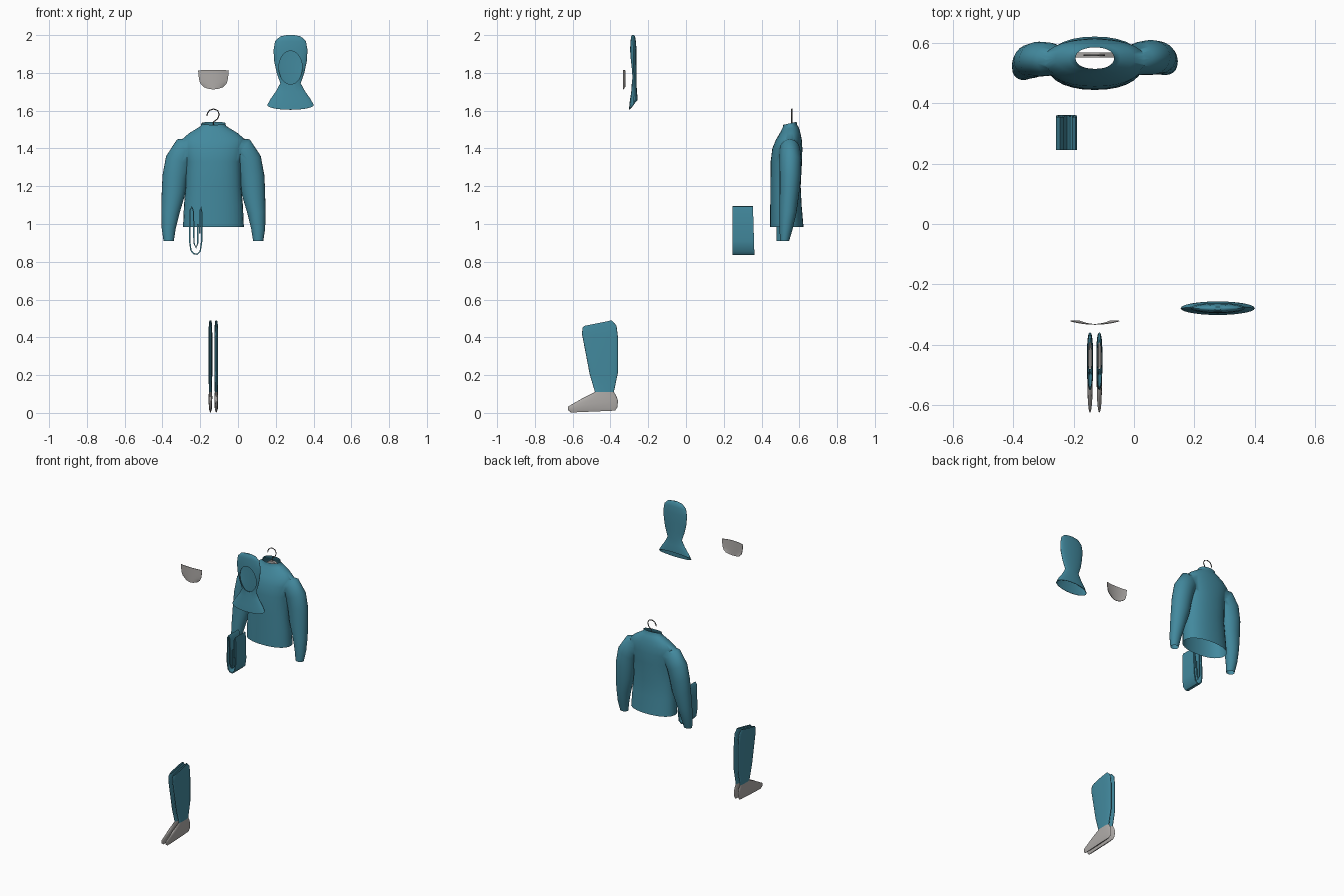
import bpy, bmesh, math
from mathutils import Vector

if "Cube" in bpy.data.objects:
    bpy.data.objects.remove(bpy.data.objects["Cube"])


def material(name, rgb):
    m = bpy.data.materials.new(name)
    m.diffuse_color = (*rgb, 1)
    m.use_nodes = True
    m.node_tree.nodes["Principled BSDF"].inputs["Base Color"].default_value = m.diffuse_color
    return m


TEAL = material("teal cloth", (0.055, 0.25, 0.34))
GREY = material("pale grey cloth", (0.43, 0.41, 0.395))
METAL = material("dark metal", (0.12, 0.12, 0.12))


def make(name, verts, faces, *mats):
    me = bpy.data.meshes.new(name)
    me.from_pydata(verts, [], faces)
    bm = bmesh.new()
    bm.from_mesh(me)
    bmesh.ops.recalc_face_normals(bm, faces=bm.faces)
    bm.to_mesh(me)
    bm.free()
    ob = bpy.data.objects.new(name, me)
    bpy.context.collection.objects.link(ob)
    for m in mats:
        me.materials.append(m)
    return ob


def activate(ob):
    bpy.ops.object.select_all(action='DESELECT')
    ob.select_set(True)
    bpy.context.view_layer.objects.active = ob


def smooth(ob, deg=45):
    activate(ob)
    bpy.ops.object.shade_smooth_by_angle(angle=math.radians(deg))


def modify(ob, kind, **props):
    mod = ob.modifiers.new(kind, kind)
    for k, v in props.items():
        setattr(mod, k, v)
    activate(ob)
    bpy.ops.object.modifier_apply(modifier=mod.name)


def combine(ob, other, operation):
    other.hide_render = True
    modify(ob, 'BOOLEAN', object=other, operation=operation, solver='EXACT')
    bpy.data.objects.remove(other)


def ring(cx, rx, yf, yb, zf, zb, p=2.0, n=28):
    """Level (or tilted) rounded loop between front yf and back yb."""
    out = []
    for i in range(n):
        a = 2 * math.pi * i / n
        c, s = math.cos(a), math.sin(a)
        u = math.copysign(abs(c) ** (2 / p), c)
        v = math.copysign(abs(s) ** (2 / p), s)
        t = (v + 1) / 2
        out.append((cx + rx * u, yf + (yb - yf) * t, zf + (zb - zf) * t))
    return out


def loft(name, rings, caps, *mats):
    n = len(rings[0])
    verts = [v for r in rings for v in r]
    faces = [(k * n + i, k * n + (i + 1) % n, (k + 1) * n + (i + 1) % n, (k + 1) * n + i)
             for k in range(len(rings) - 1) for i in range(n)]
    if caps[0]:
        faces.append(tuple(range(n)))
    if caps[1]:
        faces.append(tuple(range(len(verts) - n, len(verts))))
    return make(name, verts, faces, *mats)


# Shirt: torso with two sleeves joined on, then opened at hem, neck and cuffs
CX = -0.13
torso = [(.161, .445, .622, .985, .985), (.156, .446, .612, 1.1, 1.1), (.147, .447, .607, 1.2, 1.2),
         (.146, .448, .614, 1.33, 1.33), (.163, .457, .616, 1.40, 1.40), (.168, .476, .613, 1.446, 1.446),
         (.13, .495, .606, 1.478, 1.482), (.085, .508, .596, 1.502, 1.513),
         (.066, .513, .588, 1.512, 1.525), (.064, .515, .586, 1.525, 1.541)]
shirt = loft("shirt", [ring(CX, *r, p=2.2) for r in torso], (1, 1), TEAL)
# offset from middle, y, z, half width, half depth
sleeve = [(.09, .54, 1.405, .055, .042), (.15, .55, 1.39, .072, .055), (.185, .553, 1.335, .070, .058),
          (.203, .552, 1.25, .067, .056), (.211, .548, 1.17, .063, .052), (.228, .54, 1.06, .048, .045),
          (.237, .53, .975, .037, .035), (.237, .522, .91, .027, .024)]
for side in (-1, 1):
    loops = []
    for k, (d, y, z, w, h) in enumerate(sleeve):
        a, b = sleeve[max(k - 1, 0)], sleeve[min(k + 1, len(sleeve) - 1)]
        t = Vector((b[0] - a[0], 0, b[2] - a[2])).normalized()
        shift = (side - 1) * 0.01 * k / 7
        loop = []
        for i in range(24):
            q = 2 * math.pi * i / 24
            c, s = w * math.cos(q), h * math.sin(q)
            loop.append((CX + side * (d - t.z * c), y + shift + s, z + t.x * c))
        loops.append(loop)
    combine(shirt, loft("sleeve", loops, (1, 1), TEAL), 'UNION')
bm = bmesh.new()
bm.from_mesh(shirt.data)
ends = [f for f in bm.faces if len(f.verts) > 16]
bmesh.ops.delete(bm, geom=ends, context='FACES')
bm.to_mesh(shirt.data)
bm.free()
smooth(shirt, 60)

# Hanger: sloping body inside the shirt and a wire hook
outline = [(-.13, 1.425), (-.13, 1.39), (-.03, 1.41), (.0, 1.425), (.0, 1.435), (-.07, 1.49), (-.115, 1.52)]
outline = outline[1:] + [(2 * CX - x, z) for x, z in reversed(outline[2:])]
n = len(outline)
make("hanger_body", [(x, y, z) for y in (.552, .57) for x, z in outline],
     [tuple(range(n)), tuple(range(n, 2 * n))] +
     [(i, (i + 1) % n, n + (i + 1) % n, n + i) for i in range(n)], GREY)
path = [(-.13, 1.51), (-.13, 1.54), (-.108, 1.557), (-.099, 1.58), (-.108, 1.601),
        (-.13, 1.609), (-.152, 1.601), (-.162, 1.585), (-.165, 1.572)]
cu = bpy.data.curves.new("hanger_hook", 'CURVE')
cu.dimensions = '3D'
cu.bevel_depth, cu.bevel_resolution, cu.use_fill_caps = 0.003, 2, True
sp = cu.splines.new('POLY')
sp.points.add(len(path) - 1)
for pt, (x, z) in zip(sp.points, path):
    pt.co = (x, 0.56, z, 1)
cu.materials.append(METAL)
bpy.context.collection.objects.link(bpy.data.objects.new("hanger_hook", cu))

# Hood: thin shell with an oval face opening cut through the front only
hood = [(.123, -.302, -.257, 1.605, 1.655), (.106, -.298, -.257, 1.648, 1.675), (.077, -.290, -.26, 1.70, 1.705),
        (.054, -.287, -.262, 1.745, 1.745), (.073, -.291, -.262, 1.80, 1.80), (.086, -.296, -.262, 1.86, 1.86),
        (.090, -.296, -.262, 1.92, 1.92), (.082, -.294, -.265, 1.967, 1.967),
        (.055, -.290, -.27, 1.993, 1.993), (.02, -.285, -.276, 2.0, 2.0)]
hood = loft("hood", [ring(.278, *r) for r in hood], (0, 1), TEAL)
modify(hood, 'SOLIDIFY', thickness=0.003, offset=-1)
oval = [[(.278 + .062 * math.cos(2 * math.pi * i / 32), y, 1.828 + .088 * math.sin(2 * math.pi * i / 32))
         for i in range(32)] for y in (-.36, -.279)]
combine(hood, loft("face_cutter", oval, (1, 1), TEAL), 'DIFFERENCE')
smooth(hood)

# Face mask: slightly bowed tapered sheet
cols, rows = 13, 7
verts, faces = [], []
for j in range(rows):
    v = j / (rows - 1)
    w = .081 - .009 * v - .022 * v ** 6
    for i in range(cols):
        u = 2 * i / (cols - 1) - 1
        top, low = 1.813 + .003 * (1 - u * u), 1.713 + .012 * u * u
        verts.append((CX + u * w, -.333 + .011 * u * u, top + (low - top) * v))
for j in range(rows - 1):
    for i in range(cols - 1):
        a = j * cols + i
        faces.append((a, a + 1, a + cols + 1, a + cols))
mask = make("face_mask", verts, faces, GREY)
modify(mask, 'SOLIDIFY', thickness=0.003, offset=0)
smooth(mask)

# Folded trousers: a ribbon of cloth doubled over itself
fold = [(-.213, 1.0), (-.213, .90), (-.222, .872), (-.233, .90), (-.236, 1.07), (-.245, 1.091),
        (-.253, 1.075), (-.256, .91), (-.249, .86), (-.235, .843), (-.216, .84), (-.2, .856),
        (-.192, .91), (-.192, 1.06), (-.194, 1.09), (-.203, 1.07), (-.203, .95)]
n = len(fold)
verts = [(x, .246, z) for x, z in fold] + [(x, .362 - .03 * (z - .84), z) for x, z in fold]
trousers = make("folded_trousers", verts, [(i, i + 1, n + i + 1, n + i) for i in range(n - 1)], TEAL)
modify(trousers, 'SOLIDIFY', thickness=0.007, offset=0)
smooth(trousers)

# Boot covers: flat teal legs with grey feet
boot = [(.003, -.61, -.375, .002, .012), (.008, -.626, -.363, .016, .03), (.009, -.624, -.360, .034, .065),
        (.010, -.55, -.370, .076, .092), (.008, -.482, -.382, .11, .11), (.010, -.51, -.36, .205, .215),
        (.010, -.551, -.36, .42, .40), (.009, -.547, -.368, .452, .462), (.007, -.54, -.393, .46, .49)]
for name, x in (("left_boot_cover", -.146), ("right_boot_cover", -.115)):
    b = loft(name, [ring(x, *r, p=2.5) for r in boot], (1, 0), TEAL, GREY)
    for f in b.data.polygons:
        f.material_index = 1 if f.center.z < 0.11 else 0
    smooth(b, 60)
